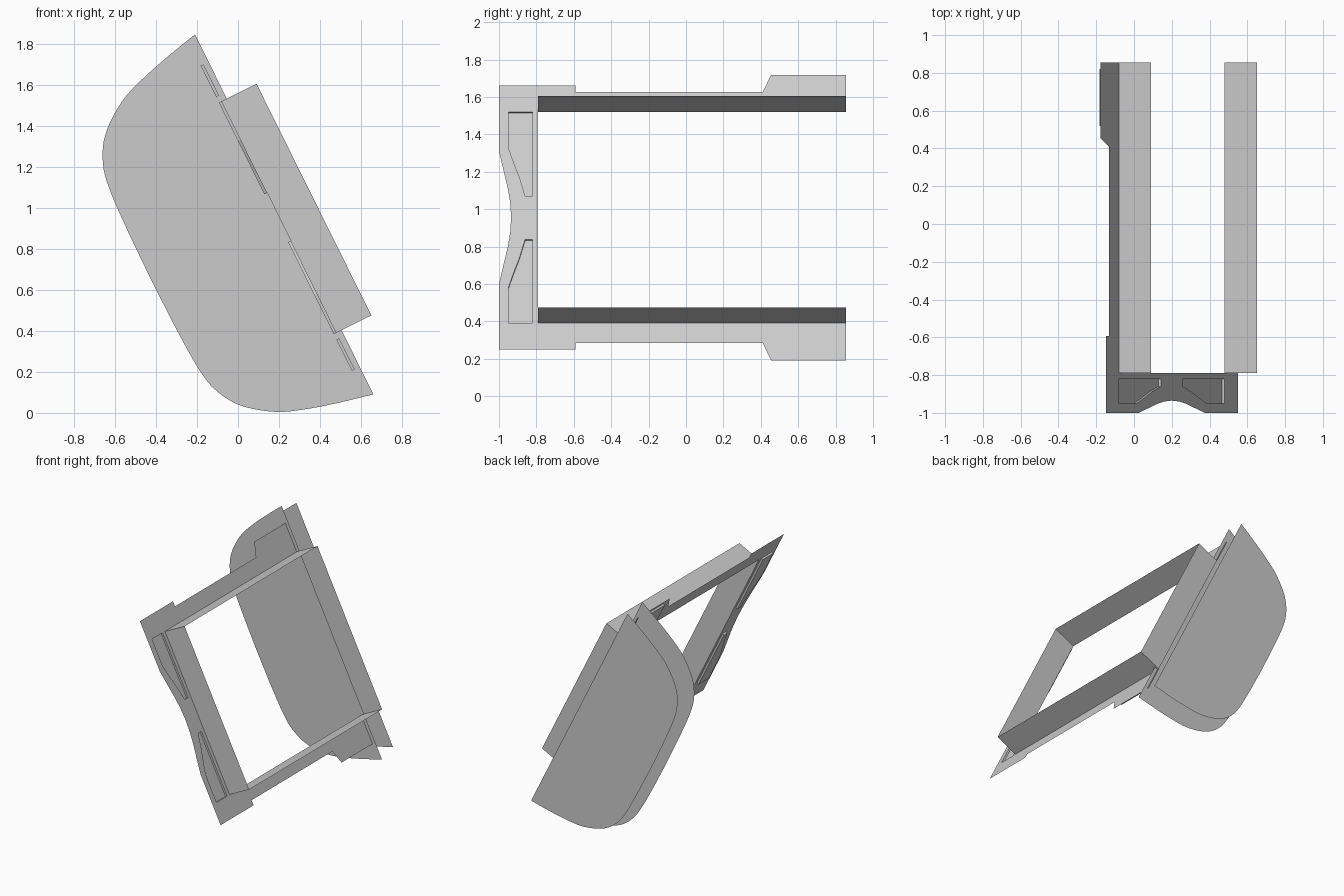
import bpy, bmesh, math
from mathutils import Vector

if "Cube" in bpy.data.objects:
    bpy.data.objects.remove(bpy.data.objects["Cube"])

TILT = math.atan2(0.444, 0.896)
C, S = math.cos(TILT), math.sin(TILT)


def P(u, y, n=0.0):
    """Tilted frame plane: u runs down the slope, n points out of it."""
    return Vector((0.2 + S * u + C * n, y, 0.955 - C * u + S * n))


def finish(name, bm):
    me = bpy.data.meshes.new(name)
    bm.to_mesh(me)
    bm.free()
    ob = bpy.data.objects.new(name, me)
    bpy.context.collection.objects.link(ob)
    return ob


def loop_edges(bm, pts):
    vs = [bm.verts.new(p) for p in pts]
    return [bm.edges.new((a, vs[(i + 1) % len(vs)])) for i, a in enumerate(vs)]


def tray(name, pts, n0, n1, floor):
    """Ring of walls from n0 to n1 with an optional floor at n1."""
    bm = bmesh.new()
    a = [bm.verts.new(P(u, y, n0)) for u, y in pts]
    b = [bm.verts.new(P(u, y, n1)) for u, y in pts]
    for i in range(len(pts)):
        j = (i + 1) % len(pts)
        bm.faces.new((a[i], a[j], b[j], b[i]))
    if floor:
        bm.faces.new(b)
    bmesh.ops.recalc_face_normals(bm, faces=bm.faces)
    return finish(name, bm)


def smooth_path(pts, steps=5):
    """Catmull-Rom curve through the points."""
    v = [Vector(p) for p in pts]
    v = [2 * v[0] - v[1]] + v + [2 * v[-1] - v[-2]]
    out = []
    for a, b, c, d in zip(v, v[1:], v[2:], v[3:]):
        for k in range(steps):
            t = k / steps
            out.append(0.5 * (2 * b + (c - a) * t + (2 * a - 5 * b + 4 * c - d) * t ** 2
                              + (3 * b - a - 3 * c + d) * t ** 3))
    return out + [v[-2]]


def flip(pts):
    return [(-u, y) for u, y in reversed(pts)]


# Open window box standing on the frame
U, Y0, Y1 = 0.63, -0.79, 0.855
tray("window_box", [(-U, Y0), (U, Y0), (U, Y1), (-U, Y1)], 0, 0.19, False)

# Flat flange around three sides, with stepped arms and a waisted front edge
half = [(U, Y0), (U, Y1), (0.852, Y1), (0.852, 0.455), (0.748, 0.41),
        (0.748, -0.592), (0.787, -0.592), (0.787, -1.0), (0.396, -1.0),
        (0.17, -0.952), (0.09, -0.94)]
outline = half + [(0.0, -0.935)] + flip(half)
socket = [(0.63, -0.82), (0.63, -0.95), (0.42, -0.95), (0.34, -0.925),
          (0.24, -0.89), (0.13, -0.86), (0.13, -0.82)]
sockets = {"lower": socket, "upper": flip(socket)}
bm = bmesh.new()
edges = loop_edges(bm, [P(u, y) for u, y in outline])
for pts in sockets.values():
    edges += loop_edges(bm, [P(u, y) for u, y in pts])
bmesh.ops.triangle_fill(bm, use_beauty=True, use_dissolve=False, edges=edges,
                        normal=(C, 0, S))
finish("flange", bm)

# Shallow sockets pressed into the front of the flange
for side, pts in sockets.items():
    tray(side + "_socket", pts, 0, -0.015, True)

# Thin pads behind the wide arm ends
pad = [(0.66, 0.52), (0.83, 0.52), (0.83, 0.82), (0.66, 0.82)]
for side, pts in (("lower", pad), ("upper", flip(pad))):
    tray(side + "_pad", pts, 0, -0.015, True)

# Two parallel rounded side panels, the outer one slightly smaller
arc = smooth_path([(0.979, 0.028), (0.942, -0.135), (0.897, -0.30), (0.842, -0.44),
                   (0.736, -0.58), (0.61, -0.655), (0.47, -0.682), (0.25, -0.692)])
profile = [(p.x, p.y) for p in arc]
profile += [(0.0, -0.695)] + flip(profile)
for name, y, k in (("inner_side_panel", 0.84, 1.0), ("outer_side_panel", 1.0, 0.962)):
    bm = bmesh.new()
    f = bm.faces.new([bm.verts.new(P(u * k, y, n * k)) for u, n in profile])
    f.normal_update()
    if f.normal.y < 0:
        f.normal_flip()
    finish(name, bm)
